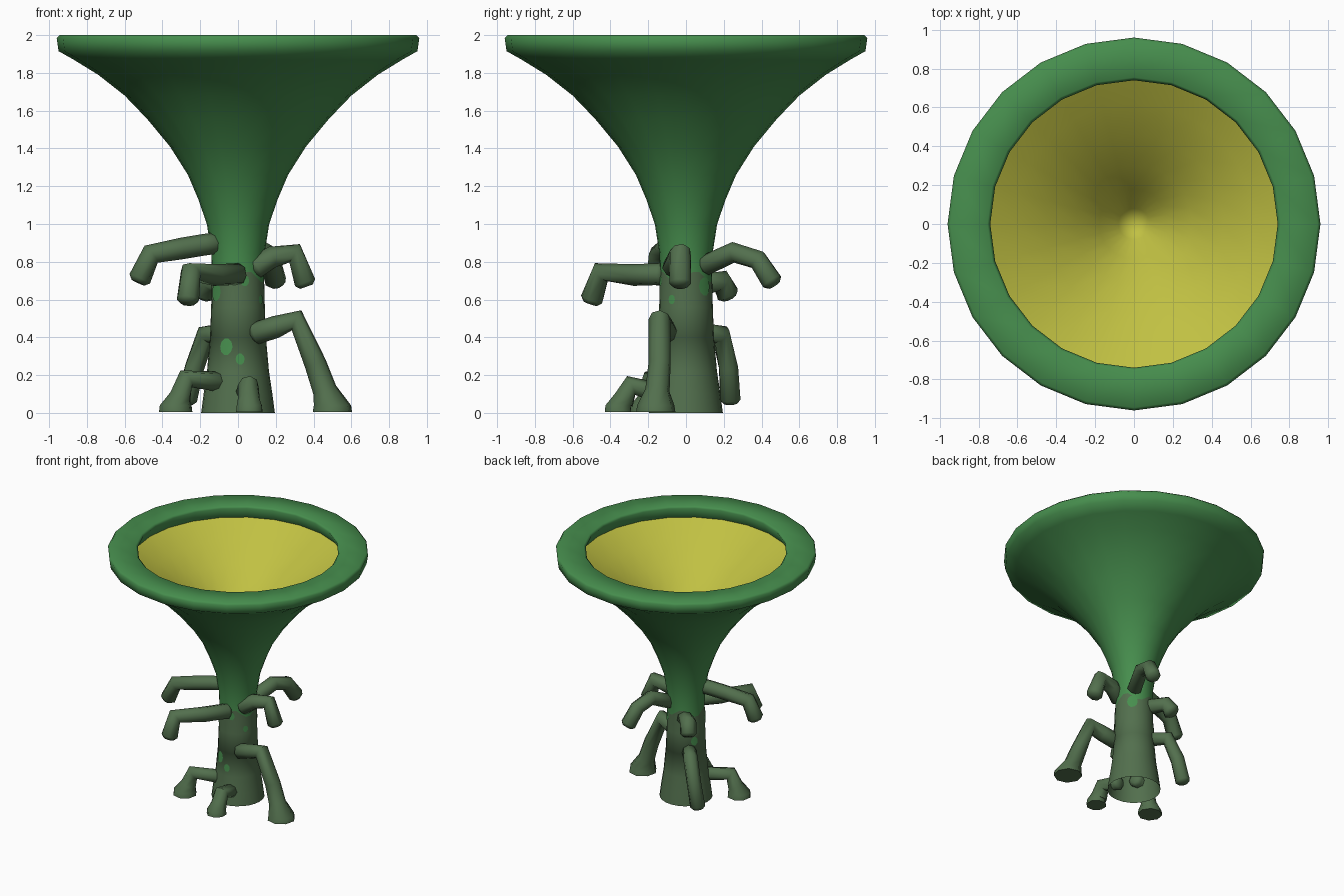
import bpy, bmesh, math
from mathutils import Vector

cube = bpy.data.objects.get("Cube")
if cube:
    bpy.data.objects.remove(cube, do_unlink=True)


def material(name, color):
    m = bpy.data.materials.new(name)
    m.use_nodes = True
    m.diffuse_color = (*color, 1)
    m.node_tree.nodes["Principled BSDF"].inputs["Base Color"].default_value = (*color, 1)
    return m


leaf_green = material("leaf green", (0.062, 0.27, 0.075))
bark_green = material("bark green", (0.085, 0.16, 0.075))
yellow = material("lining yellow", (0.53, 0.53, 0.055))
SIDES = 24


def finish(name, bm, mats, angle=65, recalc=True):
    if recalc:
        bmesh.ops.recalc_face_normals(bm, faces=bm.faces)
    mesh = bpy.data.meshes.new(name)
    bm.to_mesh(mesh)
    bm.free()
    for m in mats:
        mesh.materials.append(m)
    obj = bpy.data.objects.new(name, mesh)
    bpy.context.collection.objects.link(obj)
    bpy.ops.object.select_all(action='DESELECT')
    obj.select_set(True)
    bpy.context.view_layer.objects.active = obj
    bpy.ops.object.shade_smooth_by_angle(angle=math.radians(angle))


def bridge(bm, a, b):
    n = len(a)
    return [bm.faces.new((a[i], a[(i + 1) % n], b[(i + 1) % n], b[i])) for i in range(n)]


def lathe(bm, profile, wave_ring=None):
    """Revolve (radius, z) points, bottom first on the outside; one ring may be wavy."""
    rings = []
    for k, (r, z) in enumerate(profile):
        ring = []
        for i in range(SIDES):
            a = math.tau * i / SIDES
            dz = 0.03 * math.sin(4 * a) if k == wave_ring else 0
            ring.append(bm.verts.new((r * math.cos(a), r * math.sin(a), z + dz)))
        rings.append(ring)
    return rings, [bridge(bm, p, q) for p, q in zip(rings, rings[1:])]


# Trunk, hollow at the foot, flaring into a trumpet with a soft overhanging rim
trunk = [(0.195, 0), (0.182, 0.1), (0.164, 0.22), (0.148, 0.4), (0.142, 0.56), (0.138, 0.72)]
trumpet = [(0.14, 0.84), (0.165, 1.0), (0.21, 1.13), (0.265, 1.26), (0.36, 1.41),
           (0.48, 1.555), (0.6, 1.68), (0.74, 1.79), (0.87, 1.87), (0.95, 1.915),
           (0.96, 1.985), (0.945, 2.0), (0.755, 2.0), (0.74, 1.985), (0.79, 1.89)]
bm = bmesh.new()
rings, bands = lathe(bm, trunk + trumpet, wave_ring=len(trunk) - 1)
plug = bm.faces.new(reversed(rings[3]))
plug.material_index = 1
for band in bands[:len(trunk) - 1]:
    for f in band:
        f.material_index = 1
finish("trumpet_trunk", bm, [leaf_green, bark_green], 80, recalc=False)

# Yellow funnel lining
bm = bmesh.new()
rings, bands = lathe(bm, [(0.79, 1.89), (0.62, 1.785), (0.46, 1.67), (0.3, 1.53),
                          (0.18, 1.4), (0.08, 1.27)])
tip = bm.verts.new((0, 0, 1.2))
for i, v in enumerate(rings[-1]):
    bm.faces.new((v, rings[-1][(i + 1) % SIDES], tip))
finish("funnel_lining", bm, [yellow], recalc=False)


def limb(name, points, radius, foot=0.0, sides=8):
    """Bent tube along points; foot > 0 ends it in a flat wide foot."""
    pts = [Vector(p) for p in points]
    first = (pts[0] - pts[1]).normalized()
    last = (pts[-1] - pts[-2]).normalized()
    path = [(pts[0] + first * radius * 0.35, radius * 0.6)]
    path += [(p, radius) for p in pts]
    if foot:
        path[-1:] = [(pts[-2].lerp(pts[-1], 0.55), radius * 1.1),
                     (pts[-1] + Vector((0, 0, 0.035)), foot * 0.95), (pts[-1], foot)]
    else:
        path[-1] = (pts[-1], radius * 1.05)
        path.append((pts[-1] + last * radius * 0.4, radius * 0.65))
    bm = bmesh.new()
    rings = []
    for i, (p, r) in enumerate(path):
        before, after = path[max(i - 1, 0)][0], path[min(i + 1, len(path) - 1)][0]
        t = (p - before).normalized() + (after - p).normalized()
        if foot and i >= len(path) - 2:
            t = Vector((0, 0, -1))
        t.normalize()
        if i == 0:
            u = t.orthogonal().normalized()
        u = (u - t * u.dot(t)).normalized()
        v = t.cross(u)
        ring = []
        for k in range(sides):
            a = math.tau * k / sides
            co = p + (u * math.cos(a) + v * math.sin(a)) * r
            co.z = max(co.z, 0.005)
            ring.append(bm.verts.new(co))
        rings.append(ring)
    for p, q in zip(rings, rings[1:]):
        bridge(bm, p, q)
    bm.faces.new(rings[0])
    bm.faces.new(rings[-1])
    finish(name, bm, [bark_green], 60)


# Upper drooping arms
limb("right_arm", [(-0.11, -0.05, 0.9), (-0.18, -0.07, 0.89), (-0.3, -0.1, 0.87),
                   (-0.46, -0.14, 0.84), (-0.52, -0.15, 0.71)], 0.057)
limb("front_arm", [(0.0, -0.13, 0.735), (-0.12, -0.28, 0.73), (-0.25, -0.45, 0.745),
                   (-0.265, -0.5, 0.6)], 0.058)
limb("left_arm", [(0.09, -0.07, 0.765), (0.18, -0.04, 0.825), (0.3, -0.03, 0.845),
                  (0.355, -0.03, 0.69)], 0.058)
limb("back_arm", [(0.08, 0.1, 0.78), (0.14, 0.25, 0.85), (0.17, 0.38, 0.81),
                  (0.2, 0.455, 0.695)], 0.055)
limb("back_right_arm", [(-0.06, 0.1, 0.68), (-0.15, 0.185, 0.7), (-0.175, 0.22, 0.63)], 0.06)

# Lower root legs
limb("left_leg", [(0.09, -0.1, 0.42), (0.2, -0.12, 0.455), (0.31, -0.14, 0.49),
                  (0.41, -0.14, 0.26), (0.5, -0.16, 0.005)], 0.059, 0.105)
limb("right_leg", [(-0.1, -0.1, 0.165), (-0.275, -0.18, 0.18), (-0.33, -0.21, 0.005)],
     0.054, 0.09)
limb("front_leg", [(0.04, -0.13, 0.1), (0.055, -0.29, 0.145), (0.06, -0.36, 0.005)],
     0.055, 0.075)
limb("back_leg", [(-0.1, 0.1, 0.42), (-0.17, 0.185, 0.415), (-0.23, 0.225, 0.24),
                  (-0.27, 0.235, 0.07)], 0.054)


def trunk_radius(z):
    for (r0, z0), (r1, z1) in zip(trunk, trunk[1:]):
        if z <= z1:
            return r0 + (r1 - r0) * (z - z0) / (z1 - z0)
    return trunk[-1][0]


# Thin leaf-coloured spots wrapped on the trunk
bm = bmesh.new()
for degrees, z, size in [(246, 0.35, 0.045), (274, 0.285, 0.03), (214, 0.64, 0.05),
                         (45, 0.67, 0.05), (328, 0.6, 0.025), (285, 0.7, 0.03),
                         (150, 0.5, 0.035)]:
    base = math.radians(degrees)

    def on_trunk(du, dz):
        r = trunk_radius(z + dz) + 0.003
        a = base + du / r
        return bm.verts.new((r * math.cos(a), r * math.sin(a), z + dz))

    center = on_trunk(0, 0)
    edge = [on_trunk(0.8 * size * math.cos(math.tau * k / 10),
                     size * math.sin(math.tau * k / 10)) for k in range(10)]
    for k in range(10):
        bm.faces.new((center, edge[k], edge[(k + 1) % 10]))
finish("trunk_spots", bm, [leaf_green], recalc=False)
